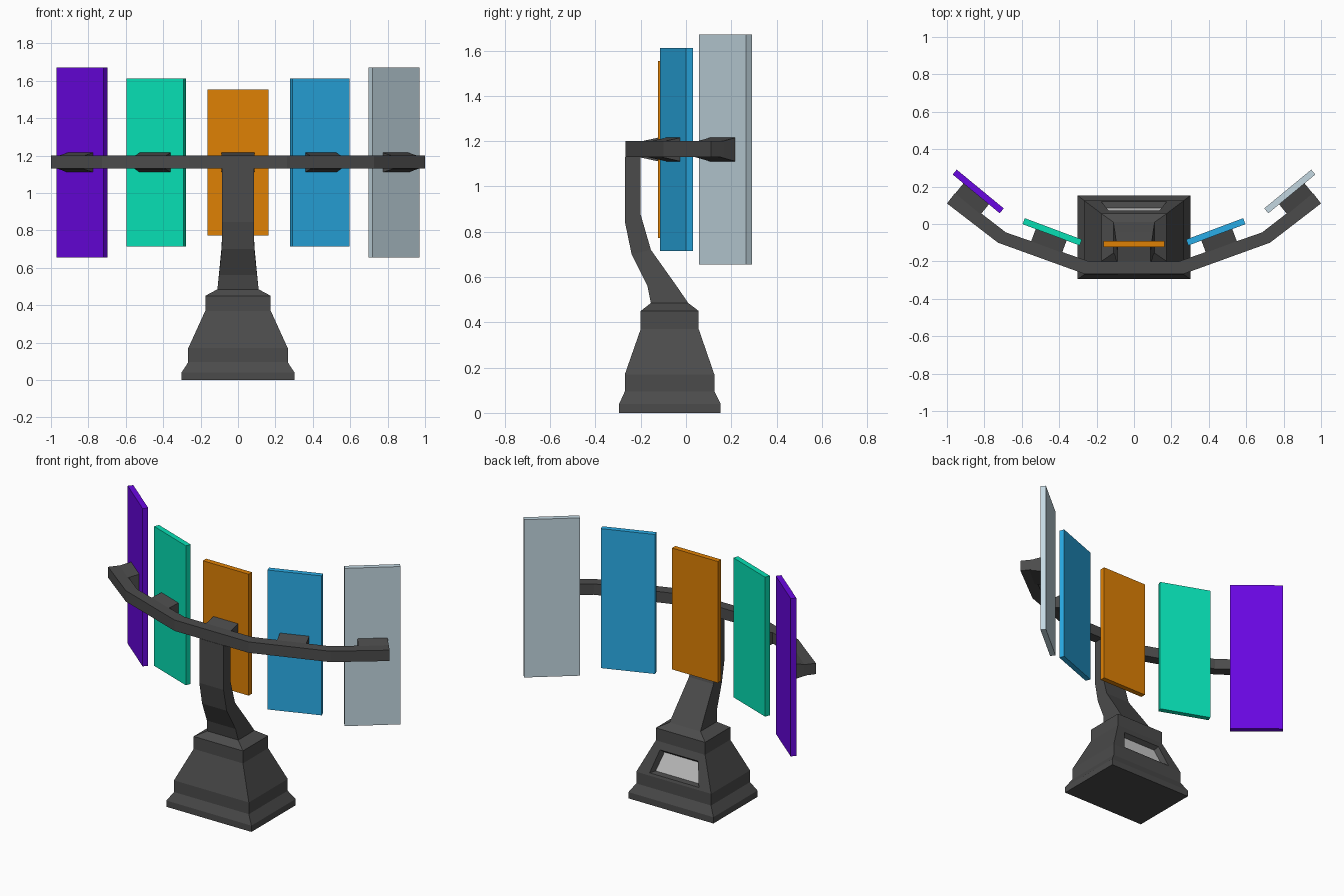
import bpy, bmesh
from math import radians
from mathutils import Matrix

if "Cube" in bpy.data.objects:
    bpy.data.objects.remove(bpy.data.objects["Cube"])


def material(name, rgb):
    # Picture values to linear colour
    m = bpy.data.materials.new(name)
    m.diffuse_color = (*[c ** 2.2 for c in rgb], 1)
    m.use_nodes = True
    m.node_tree.nodes["Principled BSDF"].inputs["Base Color"].default_value = m.diffuse_color
    return m


DARK = material("dark_grey", (0.30, 0.30, 0.30))
LIGHT = material("light_grey", (0.78, 0.78, 0.78))


def finish(name, bm, *mats):
    bmesh.ops.recalc_face_normals(bm, faces=bm.faces)
    me = bpy.data.meshes.new(name)
    bm.to_mesh(me)
    bm.free()
    for m in mats:
        me.materials.append(m)
    ob = bpy.data.objects.new(name, me)
    bpy.context.collection.objects.link(ob)
    return ob


def loft(bm, rings):
    # Skin a stack of equal rings and cap both ends
    loops = [[bm.verts.new(p) for p in r] for r in rings]
    n = len(loops[0])
    for a, b in zip(loops, loops[1:]):
        for i in range(n):
            j = (i + 1) % n
            bm.faces.new((a[i], a[j], b[j], b[i]))
    bm.faces.new(loops[0])
    bm.faces.new(loops[-1])


def rect(hw, y0, y1, za, zb=None):
    # Rectangle across x; za is the front height, zb the back height
    zb = za if zb is None else zb
    return [(-hw, y0, za), (hw, y0, za), (hw, y1, zb), (-hw, y1, zb)]


# Stepped base: half width, front y, back y, z
bm = bmesh.new()
loft(bm, [rect(*r) for r in [
    (0.302, -0.295, 0.153, 0), (0.302, -0.295, 0.153, 0.04),
    (0.266, -0.27, 0.125, 0.095), (0.266, -0.27, 0.125, 0.17),
    (0.175, -0.2, 0.056, 0.37), (0.175, -0.2, 0.056, 0.45),
    (0.11, -0.155, 0.01, 0.485)]])

# Recessed light window in the sloping back of the base
bm.faces.ensure_lookup_table()
back = max((f for f in bm.faces if 0.25 < f.calc_center_median().z < 0.29),
           key=lambda f: f.calc_center_median().y)


def shape_window(face, bottom, top, depth):
    for v in face.verts:
        low = v.co.z < 0.27
        hw, z = bottom if low else top
        v.co.x = hw if v.co.x > 0 else -hw
        v.co.z = z - depth * 0.33
        v.co.y = 0.125 - (z - 0.17) * 0.345 - depth * 0.94


bmesh.ops.inset_individual(bm, faces=[back], thickness=0.05)
shape_window(back, (0.175, 0.185), (0.135, 0.325), 0)
bmesh.ops.inset_individual(bm, faces=[back], thickness=0.01)
shape_window(back, (0.155, 0.2), (0.12, 0.315), 0.03)
back.material_index = 1
finish("base", bm, DARK, LIGHT)

# Curved neck
bm = bmesh.new()
loft(bm, [rect(*r) for r in [
    (0.11, -0.155, 0.01, 0.485, 0.485), (0.102, -0.17, -0.045, 0.56, 0.565),
    (0.087, -0.24, -0.155, 0.70, 0.72), (0.086, -0.27, -0.2, 0.845, 0.875),
    (0.086, -0.27, -0.2, 1.13, 1.13)]])
finish("neck", bm, DARK)

# Bent crossbar, front and back points of each bend
half = [((0.262, -0.268), (0.24, -0.2)), ((0.727, -0.10), (0.685, -0.045)),
        ((1.0, 0.11), (0.957, 0.165))]
bends = [((-f[0], f[1]), (-b[0], b[1])) for f, b in reversed(half)] + half
bm = bmesh.new()
loft(bm, [[(*f, 1.13), (*b, 1.13), (*b, 1.2), (*f, 1.2)] for f, b in bends])
finish("crossbar", bm, DARK)

# Panels with flared mounting blocks: colour, x, y, turn, half height
W, T, ZC = 0.163, 0.017, 1.163
for name, rgb, x, y, turn, hh in [
        ("purple", (0.41, 0.06, 0.88), -0.833, 0.174, -39.5, 0.507),
        ("green", (0.06, 0.87, 0.70), -0.437, -0.042, -20.5, 0.448),
        ("orange", (0.87, 0.50, 0.05), 0, -0.107, 0, 0.39),
        ("blue", (0.18, 0.67, 0.90), 0.437, -0.042, 20.5, 0.448),
        ("silver", (0.76, 0.84, 0.88), 0.833, 0.174, 39.5, 0.507)]:
    place = Matrix.Translation((x, y, ZC)) @ Matrix.Rotation(radians(turn), 4, 'Z')
    bm = bmesh.new()
    loft(bm, [rect(W, -T, T, -hh), rect(W, -T, T, hh)])
    finish(name + "_panel", bm, material(name, rgb)).matrix_world = place
    bm = bmesh.new()
    loft(bm, [[(-w, d, -h), (w, d, -h), (w, d, h), (-w, d, h)]
              for w, d, h in [(0.088, -0.1, 0.034), (0.088, -T, 0.052)]])
    finish(name + "_mount", bm, DARK).matrix_world = place
